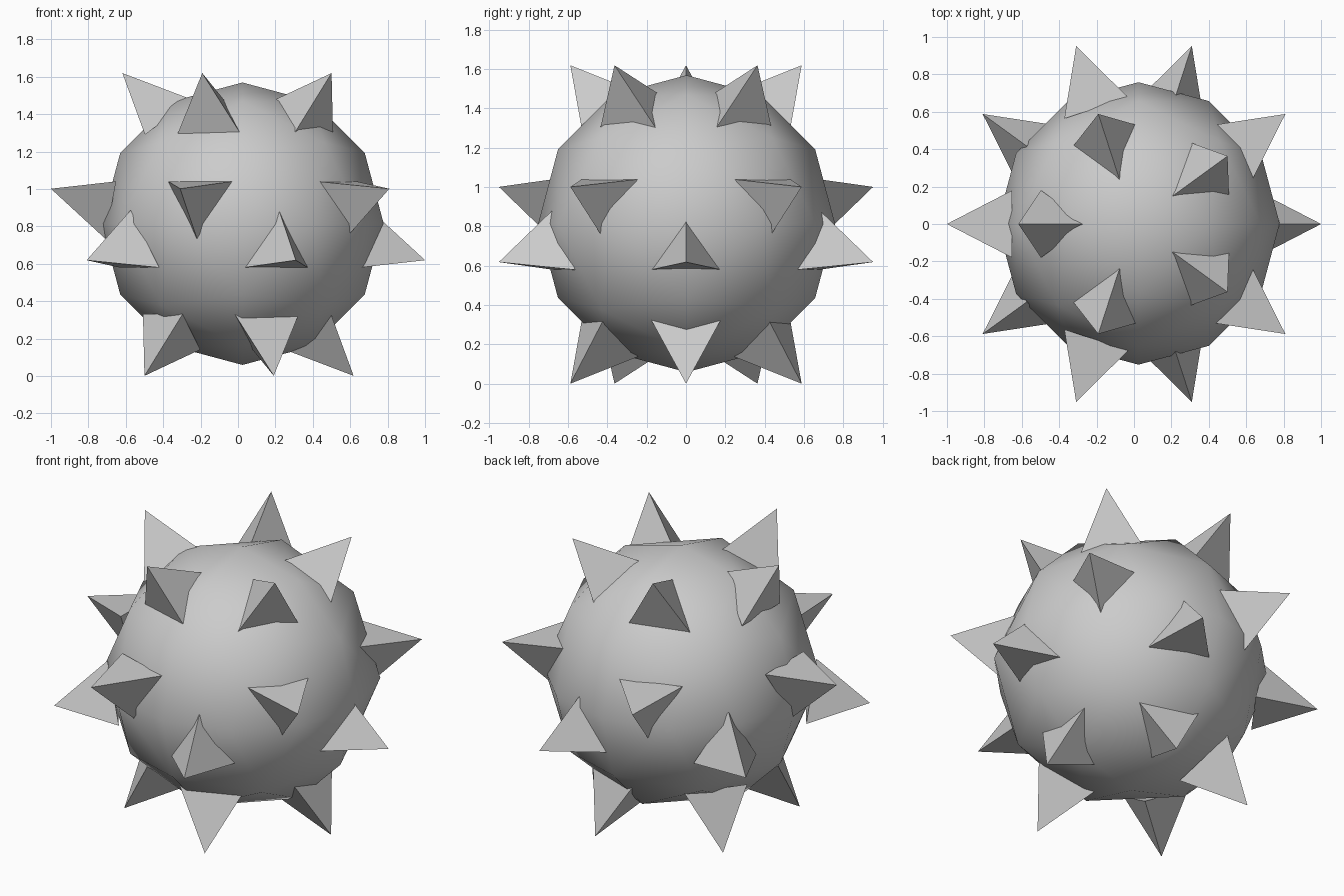
import bpy, bmesh, math
from itertools import product
from mathutils import Vector

if "Cube" in bpy.data.objects:
    bpy.data.objects.remove(bpy.data.objects["Cube"], do_unlink=True)

CENTRE = Vector((0, 0, 0.81))
BODY_OFFSET = Vector((0.024, 0.003, 0.004))
BODY_RADIUS = 0.755
TIP_DISTANCE = 1.0185
BASE_DISTANCE = 0.683
BASE_RADIUS = 0.208

grey = bpy.data.materials.new("plain_grey")
grey.use_nodes = True
colour = (0.6, 0.6, 0.6, 1)
grey.diffuse_color = colour
grey.node_tree.nodes["Principled BSDF"].inputs["Base Color"].default_value = colour


def add_object(name, bm, smooth=False):
    bmesh.ops.recalc_face_normals(bm, faces=bm.faces)
    for f in bm.faces:
        f.smooth = smooth
    mesh = bpy.data.meshes.new(name)
    bm.to_mesh(mesh)
    bm.free()
    mesh.materials.append(grey)
    obj = bpy.data.objects.new(name, mesh)
    bpy.context.collection.objects.link(obj)
    return obj


# Round body: octahedral sphere, three edge divisions, as a hull of its points
bm = bmesh.new()
for axis in range(3):
    for step in range(12):
        a = math.radians(30 * step)
        p = Vector()
        p[axis], p[(axis + 1) % 3] = math.cos(a), math.sin(a)
        bm.verts.new(p)
for signs in product((-1, 1), repeat=3):
    bm.verts.new(Vector(signs).normalized())
bmesh.ops.remove_doubles(bm, verts=bm.verts, dist=0.001)
bmesh.ops.convex_hull(bm, input=bm.verts)
for v in bm.verts:
    v.co *= BODY_RADIUS
add_object("round_body", bm, smooth=True).location = CENTRE + BODY_OFFSET

# Three-sided spikes, one over each face of an icosahedron
guide = bmesh.new()
bmesh.ops.create_icosphere(guide, subdivisions=1, radius=1)
for i, face in enumerate(guide.faces):
    mid = face.calc_center_median()
    out = mid.normalized()
    bm = bmesh.new()
    tip = bm.verts.new(out * TIP_DISTANCE)
    base = [bm.verts.new(out * BASE_DISTANCE + (v.co - mid).normalized() * BASE_RADIUS)
            for v in face.verts]
    bm.faces.new(base)
    for k in range(3):
        bm.faces.new((base[k], base[(k + 1) % 3], tip))
    add_object(f"spike_{i + 1:02d}", bm).location = CENTRE
guide.free()
